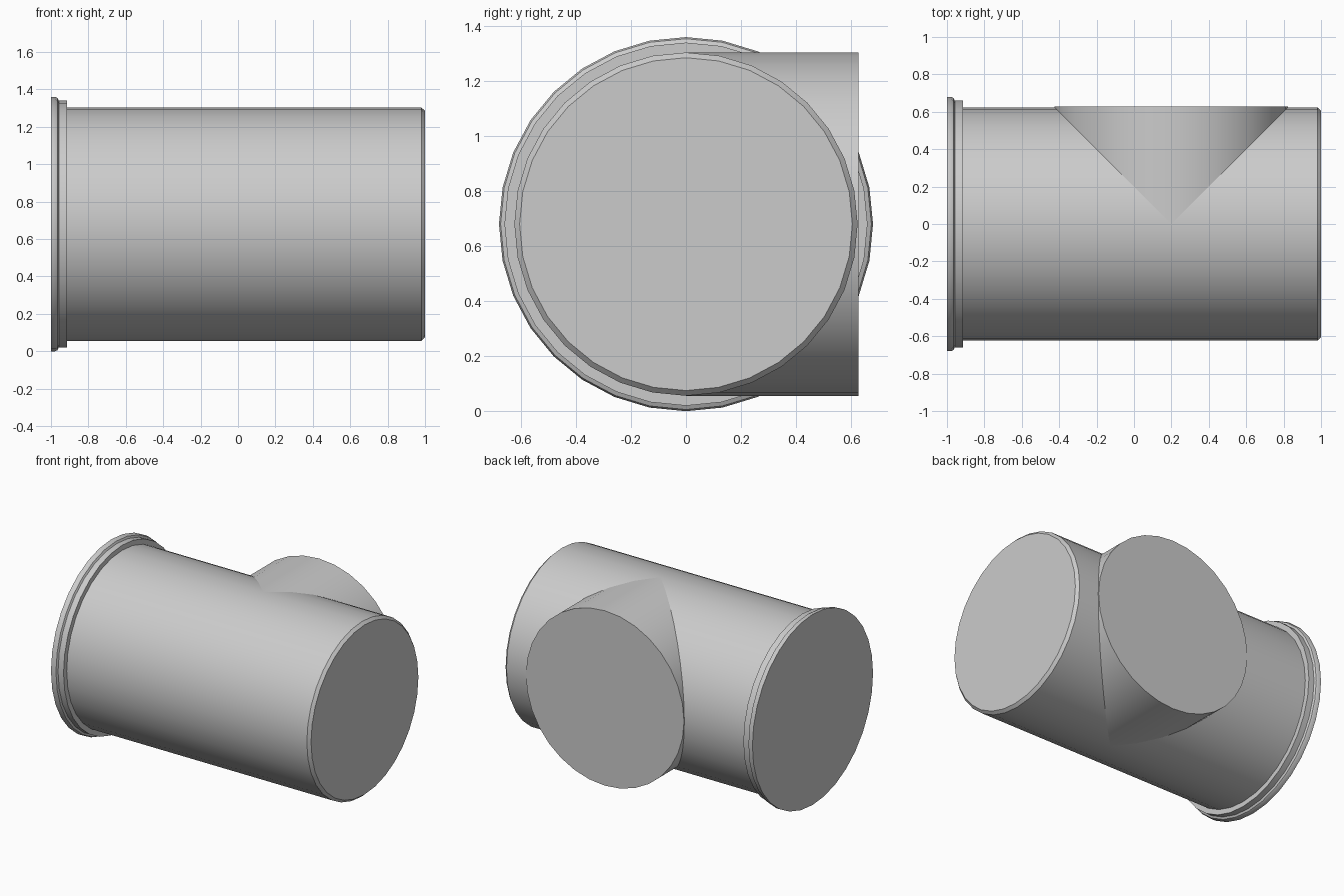
import bpy, bmesh, math
from mathutils import Matrix, Vector

if "Cube" in bpy.data.objects:
    bpy.data.objects.remove(bpy.data.objects["Cube"])

SIDES = 32
AXIS_Z = 0.68


def lathe(name, profile, matrix):
    """Closed solid of revolution around local z from (radius, height) rings."""
    bm = bmesh.new()
    rings = []
    for r, h in profile:
        rings.append([bm.verts.new((r * math.cos(a), r * math.sin(a), h))
                      for a in (2 * math.pi * i / SIDES for i in range(SIDES))])
    for low, high in zip(rings, rings[1:]):
        for i in range(SIDES):
            j = (i + 1) % SIDES
            bm.faces.new((low[i], low[j], high[j], high[i]))
    bm.faces.new(rings[0][::-1])
    bm.faces.new(rings[-1])
    bm.transform(matrix)
    bmesh.ops.recalc_face_normals(bm, faces=bm.faces)
    mesh = bpy.data.meshes.new(name)
    bm.to_mesh(mesh)
    bm.free()
    obj = bpy.data.objects.new(name, mesh)
    bpy.context.collection.objects.link(obj)
    bpy.ops.object.select_all(action='DESELECT')
    obj.select_set(True)
    bpy.context.view_layer.objects.active = obj
    bpy.ops.object.shade_smooth_by_angle(angle=math.radians(30))
    return obj


# Main pipe along x: rounded flange, collar, long barrel, chamfered end
along_x = Matrix.Translation((0, 0, AXIS_Z)) @ Matrix.Rotation(math.pi / 2, 4, 'Y')
lathe("main_pipe", [
    (0.68, -1.0), (0.68, -0.978), (0.674, -0.965), (0.66, -0.958),
    (0.66, -0.915), (0.624, -0.915),
    (0.624, 0.98), (0.605, 1.0),
], along_x)

# Side branch along +y, same bore as the barrel
along_y = Matrix.Translation((0.2, 0, AXIS_Z)) @ Matrix.Rotation(-math.pi / 2, 4, 'X')
lathe("side_branch", [(0.624, 0.0), (0.624, 0.628)], along_y)
